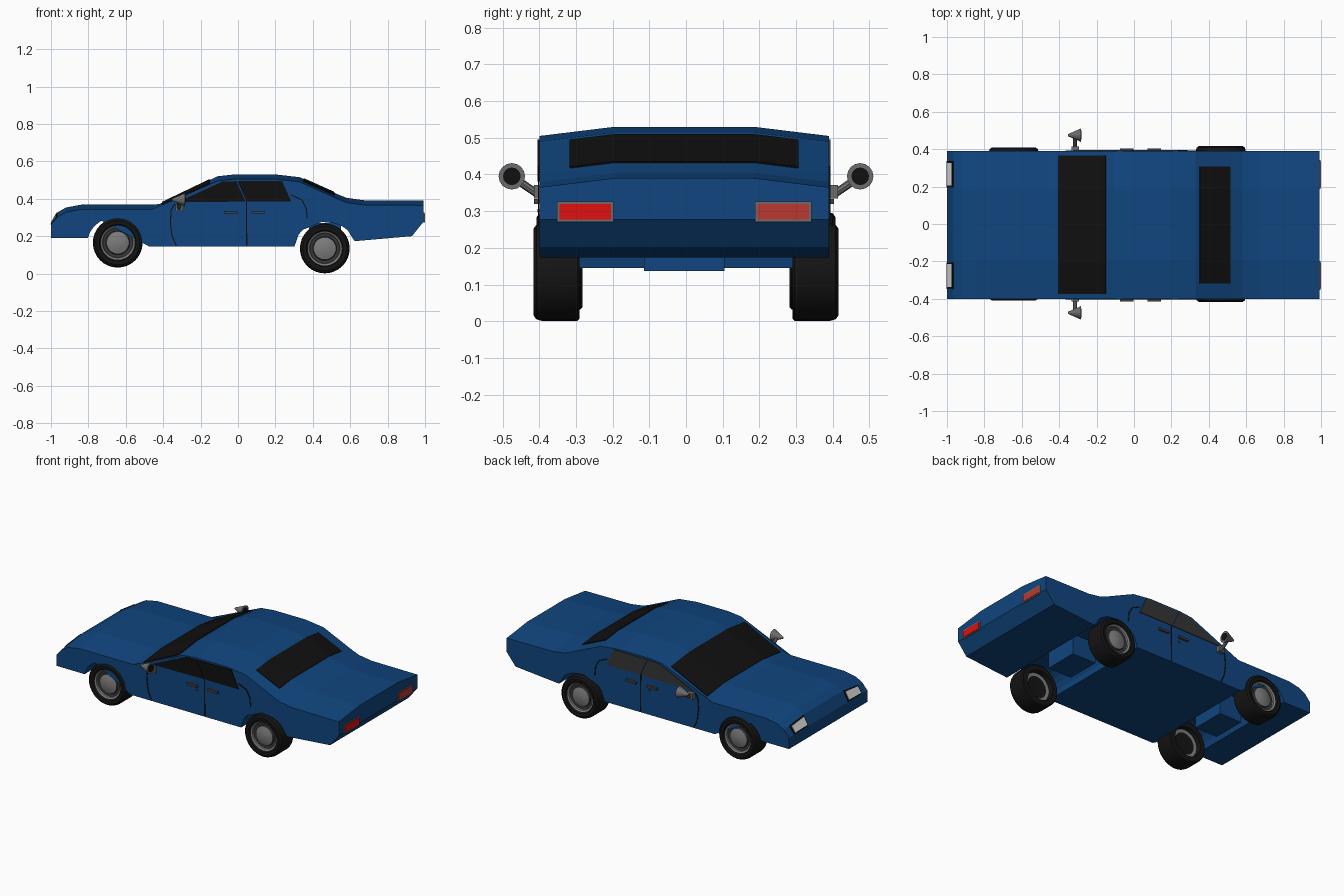
import bpy, bmesh, math
from mathutils import Vector, Matrix

if "Cube" in bpy.data.objects:
    bpy.data.objects.remove(bpy.data.objects["Cube"])

def mat(name, r, g, b):
    m = bpy.data.materials.new(name)
    m.diffuse_color = (r, g, b, 1)
    m.use_nodes = True
    m.node_tree.nodes["Principled BSDF"].inputs["Base Color"].default_value = m.diffuse_color
    return m

BLUE = mat("body blue", 0.005, 0.06, 0.21)
GLASS = mat("black glass", 0.005, 0.005, 0.005)
GLASS2 = mat("grey glass", 0.036, 0.036, 0.036)
TYRE = mat("tyre black", 0.007, 0.007, 0.007)
HUB = mat("hub grey", 0.2, 0.2, 0.2)
CHROME = mat("mirror grey", 0.15, 0.15, 0.15)
RED = mat("light red", 0.75, 0.005, 0.005)
RED2 = mat("dull red", 0.5, 0.04, 0.03)
WHITE = mat("lamp white", 0.75, 0.75, 0.75)
TRIM = mat("trim grey", 0.06, 0.055, 0.05)

YC = -0.005      # body centre line
HALF = 0.395     # body half width
FLAT = 0.19      # half width of the flat part of the crown

def drop(y):
    return 0.025 * max(0, (abs(y) - FLAT) / (HALF - FLAT))

def finish(name, bm, mats, solid=0):
    if not solid:
        bmesh.ops.recalc_face_normals(bm, faces=bm.faces)
    me = bpy.data.meshes.new(name)
    bm.to_mesh(me)
    bm.free()
    for m in mats:
        me.materials.append(m)
    ob = bpy.data.objects.new(name, me)
    bpy.context.collection.objects.link(ob)
    if solid:
        mod = ob.modifiers.new("thickness", 'SOLIDIFY')
        mod.thickness = solid
        mod.offset = 0
    return ob

def grid(bm, rows, closed=False):
    """Quads between successive rows of vertices."""
    for a, b in zip(rows, rows[1:]):
        n = len(a)
        for i in range(n if closed else n - 1):
            j = (i + 1) % n
            bm.faces.new((a[i], a[j], b[j], b[i]))

def skin(name, pts, ys, lift, m):
    """Thin plate that follows the crowned body; pts are (x, z, crown weight)."""
    dx, dz = pts[-1][0] - pts[0][0], pts[-1][1] - pts[0][1]
    l = math.hypot(dx, dz)
    nx, nz = -dz / l * lift, dx / l * lift
    bm = bmesh.new()
    grid(bm, [[bm.verts.new((x + nx, YC + y, z + nz - w * drop(y))) for x, z, w in pts] for y in ys])
    return finish(name, bm, [m], 0.005)

def side_plate(name, pts, s, m, lift=0.002, thick=0.005):
    bm = bmesh.new()
    bm.faces.new([bm.verts.new((x, YC + s * (HALF + lift), z)) for x, z in pts])
    bmesh.ops.triangulate(bm, faces=bm.faces)
    return finish(name, bm, [m], thick)

def seam(name, pts, s, w=0.003):
    """Thin dark line on the body side."""
    bm = bmesh.new()
    rows = []
    for i, (x, z) in enumerate(pts):
        a, b = pts[max(i - 1, 0)], pts[min(i + 1, len(pts) - 1)]
        t = Vector((b[0] - a[0], b[1] - a[1])).normalized() * w
        y = YC + s * (HALF + 0.002)
        rows.append([bm.verts.new((x - t.y, y, z + t.x)), bm.verts.new((x + t.y, y, z - t.x))])
    grid(bm, rows)
    return finish(name, bm, [GLASS], 0.003)

def box(name, x, y, z, m):
    bm = bmesh.new()
    bmesh.ops.create_cube(bm, size=1)
    for v in bm.verts:
        v.co = [c[0] + (k + 0.5) * (c[1] - c[0]) for c, k in zip((x, y, z), v.co)]
    return finish(name, bm, [m])

def cone(name, a, b, r1, r2, m, n=16):
    a, b = Vector(a), Vector(b)
    bm = bmesh.new()
    M = Matrix.Translation((a + b) / 2) @ (b - a).to_track_quat('Z', 'Y').to_matrix().to_4x4()
    bmesh.ops.create_cone(bm, cap_ends=True, segments=n, radius1=r1, radius2=r2,
                          depth=(b - a).length, matrix=M)
    return finish(name, bm, [m])

def arch(cx, cz, rx, rz, a0, a1, n=12):
    out = []
    for i in range(n + 1):
        t = math.radians(a0 + (a1 - a0) * i / n)
        out.append((cx + rx * math.cos(t), cz + rz * math.sin(t), 0))
    return out

# Body: side profile (x, z, crown weight) lofted over four stations across the width
profile = [(-1, 0.19, 0), (-1, 0.262, 0), (-0.965, 0.327, 1), (-0.92, 0.353, 1), (-0.84, 0.368, 1),
           (-0.46, 0.368, 1), (-0.42, 0.372, 1), (-0.11, 0.52, 1), (-0.02, 0.53, 1), (0.2, 0.53, 1),
           (0.33, 0.515, 1), (0.53, 0.425, 1), (0.58, 0.405, 1), (0.67, 0.392, 1), (0.992, 0.39, 1),
           (0.992, 0.277, 0), (0.93, 0.2, 0)]
profile += arch(0.465, 0.14, 0.163, 0.137, 14, 178)
profile += arch(-0.64, 0.165, 0.165, 0.14, -8, 170)
bm = bmesh.new()
rows = [[bm.verts.new((x, YC + y, z - w * drop(y))) for x, z, w in profile]
        for y in (-HALF, -FLAT, FLAT, HALF)]
grid(bm, rows, closed=True)
caps = [bm.faces.new(rows[0]), bm.faces.new(rows[-1])]
bmesh.ops.triangulate(bm, faces=caps)
finish("body", bm, [BLUE])

# Axle housings between the wheels
box("rear_axle_housing", (0.38, 0.55), (-0.115, 0.105), (0.137, 0.27), BLUE)
box("front_axle_housing", (-0.72, -0.56), (-0.115, 0.105), (0.15, 0.3), BLUE)

# Windscreen and rear window
skin("windscreen", [(-0.405, 0.379, 1), (-0.15, 0.501, 1)], (-0.37, -FLAT, FLAT, 0.37), 0.002, GLASS)
skin("rear_window", [(0.35, 0.506, 1), (0.515, 0.432, 1)], (-0.312, -FLAT, FLAT, 0.312), 0.002, GLASS)

# Wheel: lathed (radius, outward distance) profile, one colour per band
WHEEL = [(0, 0.056, 1), (0.03, 0.054, 1), (0.06, 0.044, 2), (0.064, 0.034, 2), (0.08, 0.036, 1),
         (0.082, 0.046, 1), (0.091, 0.05, 0), (0.098, 0.06, 0), (0.118, 0.062, 0), (0.129, 0.054, 0),
         (0.133, 0.04, 0), (0.133, -0.058, 0), (0.127, -0.064, 0), (0.095, -0.064, 0),
         (0.09, -0.035, 1), (0.07, -0.032, 0), (0, -0.03, 0)]

def wheel(name, cx, cy, cz, s, n=32):
    bm = bmesh.new()
    rings = []
    for r, d, _ in WHEEL:
        rings.append([bm.verts.new((cx + r * math.cos(2 * math.pi * k / n), cy + s * d,
                                    cz + r * math.sin(2 * math.pi * k / n))) for k in range(n)])
    grid(bm, rings, closed=True)
    bm.faces.ensure_lookup_table()
    for i, f in enumerate(bm.faces):
        f.material_index = WHEEL[i // n][2]
    bmesh.ops.remove_doubles(bm, verts=bm.verts, dist=1e-5)
    ob = finish(name, bm, [TYRE, HUB, GLASS2])
    bpy.ops.object.select_all(action='DESELECT')
    ob.select_set(True)
    bpy.context.view_layer.objects.active = ob
    bpy.ops.object.shade_smooth_by_angle(angle=math.radians(35))

# Parts that repeat on both sides
for s, side in ((-1, "right"), (1, "left")):
    wheel(f"front_wheel_{side}", -0.643, s * 0.346, 0.165, s)
    wheel(f"rear_wheel_{side}", 0.464, s * 0.354, 0.134, s)

    # Side windows with a thin gap as the divider
    g = GLASS if s < 0 else GLASS2
    side_plate(f"front_side_window_{side}",
               [(-0.325, 0.381), (0.041, 0.385), (-0.01, 0.494), (-0.085, 0.491)], s, g)
    side_plate(f"rear_side_window_{side}",
               [(0.047, 0.385), (0.285, 0.385), (0.235, 0.496), (-0.004, 0.494)], s, g)

    # Door seams
    seam(f"front_door_seam_{side}", [(-0.34, 0.372), (-0.357, 0.34), (-0.362, 0.27),
                                     (-0.352, 0.2), (-0.33, 0.15)], s)
    seam(f"middle_door_seam_{side}", [(0.045, 0.385), (0.047, 0.15)], s)
    seam(f"rear_door_seam_{side}", [(0.285, 0.42), (0.34, 0.395), (0.365, 0.35), (0.37, 0.295)], s)

    # Door handles
    for i, x in enumerate((-0.075, 0.072)):
        y = sorted((YC + s * 0.39, YC + s * 0.409))
        box(f"door_handle_{side}_{i}", (x, x + 0.072), y, (0.32, 0.333), TRIM)
    side_plate(f"key_lock_{side}", [(-0.02, 0.296), (-0.01, 0.296), (-0.01, 0.306), (-0.02, 0.306)], s, TRIM)

    # Headlights and tail lights: frame plate with a lens on it
    ys = sorted((s * 0.2, s * 0.342))
    skin(f"headlight_frame_{side}", [(-1, 0.262, 0), (-0.965, 0.327, 1)], ys, 0.001, GLASS)
    yi = (ys[0] + 0.01, ys[1] - 0.01)
    skin(f"headlight_{side}", [(-0.995, 0.271, 0.15), (-0.97, 0.318, 0.85)], yi, 0.004, WHITE)
    ys = sorted((s * 0.193, s * 0.347))
    skin(f"tail_light_frame_{side}", [(0.992, 0.327, 0), (0.992, 0.27, 0)], ys, 0.002, CHROME)
    yi = (ys[0] + 0.007, ys[1] - 0.007)
    skin(f"tail_light_{side}", [(0.992, 0.32, 0), (0.992, 0.277, 0)], yi, 0.005, RED if s < 0 else RED2)

    # Wing mirror: foot, arm, cone housing and glass
    box(f"mirror_foot_{side}", (-0.335, -0.295), sorted((s * 0.385, s * 0.414)), (0.335, 0.372), CHROME)
    cone(f"mirror_arm_{side}", (-0.315, s * 0.405, 0.347), (-0.315, s * 0.465, 0.388), 0.011, 0.011, CHROME, 8)
    cone(f"mirror_housing_{side}", (-0.283, s * 0.475, 0.395), (-0.352, s * 0.475, 0.395), 0.036, 0.006, CHROME)
    cone(f"mirror_glass_{side}", (-0.284, s * 0.475, 0.395), (-0.280, s * 0.475, 0.395), 0.024, 0.024, GLASS)
